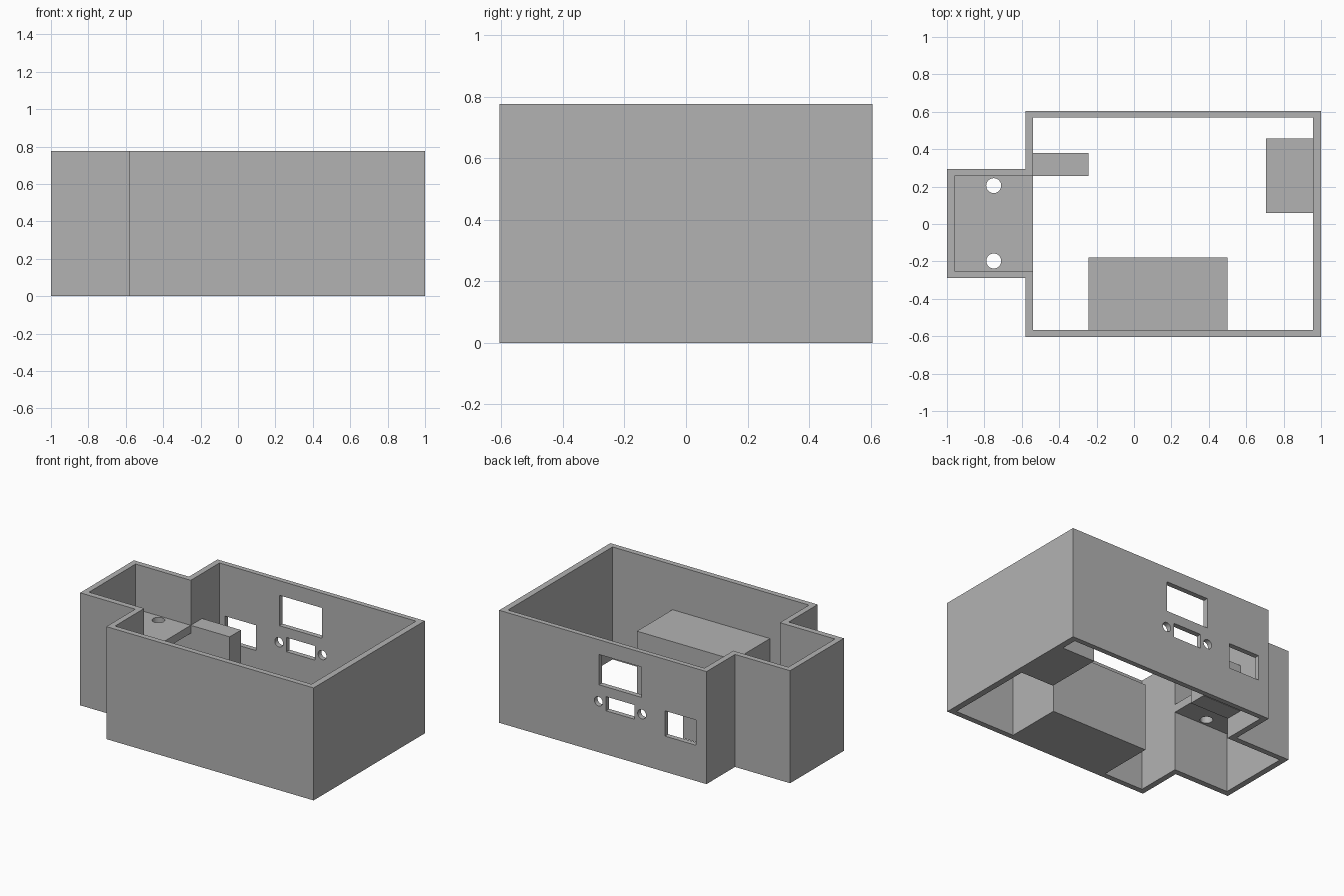
import bpy
import bmesh
import math

cube = bpy.data.objects.get("Cube")
if cube:
    bpy.data.objects.remove(cube, do_unlink=True)

HEIGHT = 0.775
SHELF = 0.465   # shared top height of the inner parts

grey = bpy.data.materials.new("plain grey")
grey.use_nodes = True
colour = (0.45, 0.45, 0.45, 1)
grey.diffuse_color = colour
grey.node_tree.nodes["Principled BSDF"].inputs["Base Color"].default_value = colour


def prism(name, outline, z0, z1):
    """Extrude a counter-clockwise xy outline from z0 to z1."""
    bm = bmesh.new()
    face = bm.faces.new([bm.verts.new((x, y, z0)) for x, y in outline])
    up = bmesh.ops.extrude_face_region(bm, geom=[face])["geom"]
    verts = [v for v in up if isinstance(v, bmesh.types.BMVert)]
    bmesh.ops.translate(bm, verts=verts, vec=(0, 0, z1 - z0))
    bmesh.ops.recalc_face_normals(bm, faces=bm.faces)
    mesh = bpy.data.meshes.new(name)
    bm.to_mesh(mesh)
    bm.free()
    mesh.materials.append(grey)
    obj = bpy.data.objects.new(name, mesh)
    bpy.context.collection.objects.link(obj)
    return obj


def block(name, x0, x1, y0, y1, z0, z1):
    return prism(name, [(x0, y0), (x1, y0), (x1, y1), (x0, y1)], z0, z1)


def rod(x, y, radius, z0, z1):
    ring = [i * math.tau / 32 for i in range(32)]
    return prism("hole_cutter", [(x + radius * math.cos(a), y + radius * math.sin(a))
                                 for a in ring], z0, z1)


def cut(obj, cutter):
    """Subtract the cutter, apply the result and discard the cutter."""
    cutter.hide_render = True
    mod = obj.modifiers.new("cut", "BOOLEAN")
    mod.operation = "DIFFERENCE"
    mod.solver = "EXACT"
    mod.object = cutter
    bpy.context.view_layer.objects.active = obj
    bpy.ops.object.modifier_apply(modifier=mod.name)
    bpy.data.objects.remove(cutter, do_unlink=True)


def plan(x_far, x_step, x_end, y0, y1, bay0, bay1):
    """Rectangular room with a narrower bay on its right side."""
    return [(x_far, bay0), (x_step, bay0), (x_step, y0), (x_end, y0),
            (x_end, y1), (x_step, y1), (x_step, bay1), (x_far, bay1)]


# Open-ended wall shell
walls = prism("case_walls", plan(-1, -0.58, 1, -0.605, 0.605, -0.29, 0.295), 0, HEIGHT)
cut(walls, prism("inside_cutter",
                 plan(-0.96, -0.54, 0.957, -0.567, 0.57, -0.25, 0.257), -0.1, 0.9))

# Rectangular connector openings in the back wall
for x0, x1, z0, z1 in [(-0.084, 0.24, 0.465, 0.674),
                       (-0.03, 0.186, 0.3, 0.398),
                       (-0.498, -0.263, 0.246, 0.42)]:
    cut(walls, block("opening_cutter", x0, x1, 0.5, 0.7, z0, z1))

# Round screw holes beside the middle opening
for x in (-0.087, 0.243):
    cutter = rod(0, 0, 0.032, -0.1, 0.1)
    cutter.rotation_euler.x = math.pi / 2
    cutter.location = (x, 0.59, 0.35)
    cut(walls, cutter)

# Bay shelf with two mounting holes
shelf = block("bay_shelf", -0.96, -0.54, -0.25, 0.257, 0.41, SHELF)
for y in (-0.198, 0.205):
    cut(shelf, rod(-0.75, y, 0.04, 0.3, 0.6))

# Support blocks against the walls
block("right_support", -0.54, -0.243, 0.257, 0.38, 0.14, SHELF)
block("front_support", -0.243, 0.5, -0.567, -0.18, 0, SHELF)
block("left_support", 0.705, 0.957, 0.06, 0.457, 0, SHELF)
